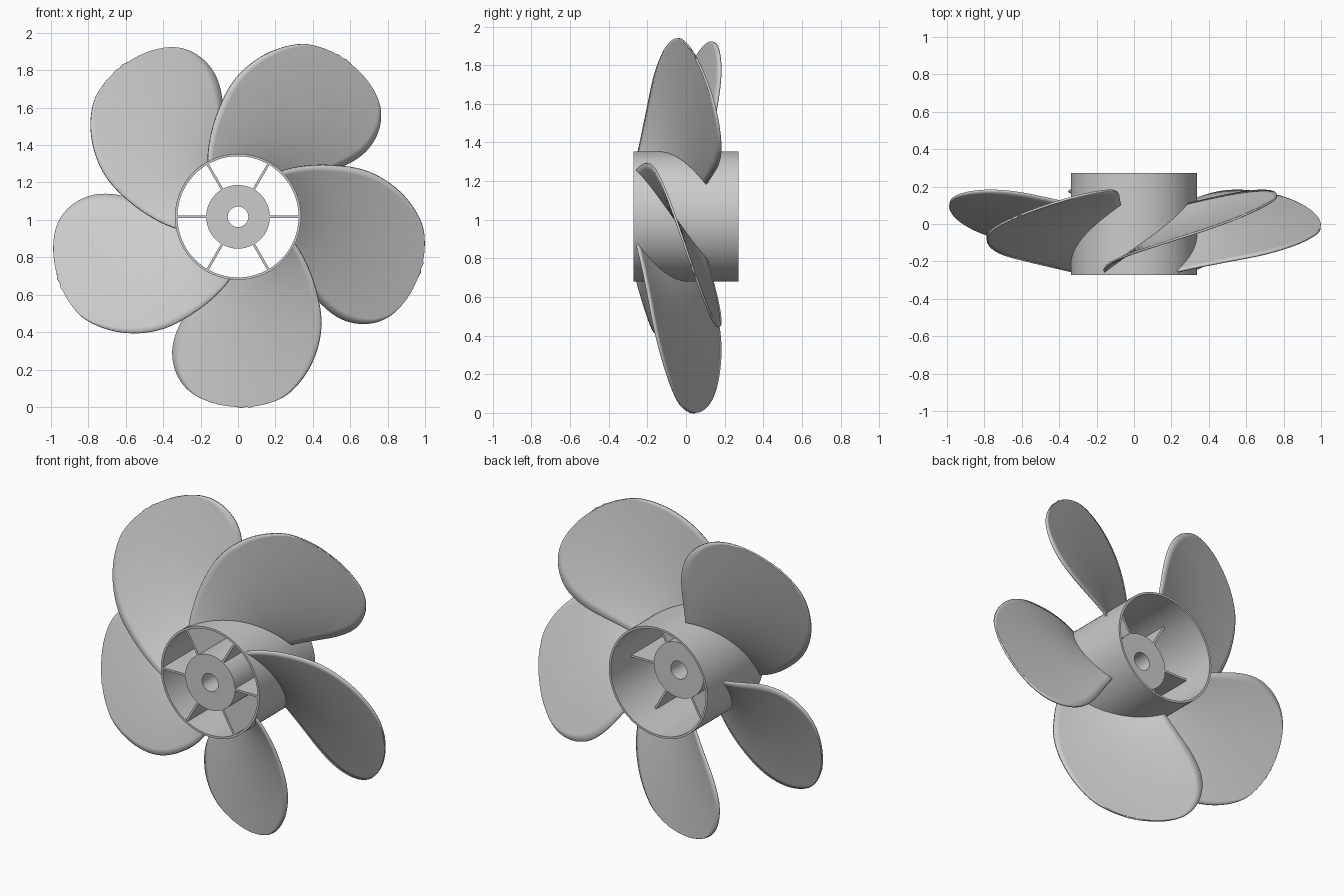
import bpy, bmesh
from math import sin, cos, pi, radians

if "Cube" in bpy.data.objects:
    bpy.data.objects.remove(bpy.data.objects["Cube"])

# Blade outline: (radius, angle in degrees from the blade's centre line), root to tip
FRONT = [(.328, 65), (.442, 55.6), (.571, 46.8), (.74, 36.9), (.88, 26.5), (.975, 17), (1.007, 10.5)]
TIP = (1.017, 2.5)
REAR = [(.328, -23.5), (.47, -26.5), (.62, -28.2), (.76, -27), (.88, -22.5), (.963, -16), (1.004, -7.5)]
STEPS, ACROSS = 6, 20


def smooth_path(pts):
    """Catmull-Rom curve through the points."""
    out = []
    for i in range(len(pts) - 1):
        p = [pts[max(i - 1, 0)], pts[i], pts[i + 1], pts[min(i + 2, len(pts) - 1)]]
        for k in range(STEPS):
            t = k / STEPS
            out.append(tuple(.5 * (2 * b + (c - a) * t + (2 * a - 5 * b + 4 * c - d) * t * t
                                   + (3 * b - a - 3 * c + d) * t ** 3) for a, b, c, d in zip(*p)))
    return out + [pts[-1]]


outline = smooth_path(FRONT + [TIP] + REAR[::-1])
CZ = max(r * cos(radians(a)) for r, a in outline)  # axis height: lowest blade touches the floor


def finish(name, bm):
    bmesh.ops.recalc_face_normals(bm, faces=bm.faces)
    me = bpy.data.meshes.new(name)
    bm.to_mesh(me)
    bm.free()
    ob = bpy.data.objects.new(name, me)
    bpy.context.collection.objects.link(ob)
    ob.location.z = CZ
    bpy.ops.object.select_all(action='DESELECT')
    ob.select_set(True)
    bpy.context.view_layer.objects.active = ob
    bpy.ops.object.shade_smooth_by_angle(angle=radians(35))
    return ob


def tube(name, r_in, r_out, y0, y1, n=96):
    """Hollow cylinder along y."""
    bm = bmesh.new()
    prof = [(r_in, y0), (r_out, y0), (r_out, y1), (r_in, y1)]
    rings = [[bm.verts.new((r * cos(2 * pi * i / n), y, r * sin(2 * pi * i / n))) for i in range(n)]
             for r, y in prof]
    for j in range(4):
        a, b = rings[j], rings[(j + 1) % 4]
        for i in range(n):
            k = (i + 1) % n
            bm.faces.new((a[i], a[k], b[k], b[i]))
    return finish(name, bm)


def blade(name, centre):
    """Helical sheet between the front and rear edges, given a thin thickness."""
    bm = bmesh.new()

    def vert(r, a):
        y = .01 + .06 * (r - .335) - (.0041 + .0028 * (r - .335)) * a
        t = radians(centre + a)
        return bm.verts.new((r * cos(t), y, r * sin(t)))

    half = len(outline) // 2
    rows = []
    for i in range(half):
        (r0, a0), (r1, a1) = outline[i], outline[-1 - i]
        rows.append([vert(r0 + (r1 - r0) * k / ACROSS, a0 + (a1 - a0) * k / ACROSS)
                     for k in range(ACROSS + 1)])
    for p, q in zip(rows, rows[1:]):
        for k in range(ACROSS):
            bm.faces.new((p[k], p[k + 1], q[k + 1], q[k]))
    tip = vert(*outline[half])
    for k in range(ACROSS):
        bm.faces.new((rows[-1][k], rows[-1][k + 1], tip))
    ob = finish(name, bm)
    m = ob.modifiers.new("thickness", 'SOLIDIFY')
    m.thickness, m.offset = .012, 0
    ob.modifiers.move(len(ob.modifiers) - 1, 0)


# Hub shell and centre boss with shaft bore
tube("hub_shell", .324, .337, -.272, .272)
tube("centre_boss", .055, .17, -.272, .07)

# Six ribs joining the boss to the shell
for i in range(6):
    bm = bmesh.new()
    bmesh.ops.create_cube(bm, size=1)
    bmesh.ops.scale(bm, vec=(.165, .34, .013), verts=bm.verts)
    bmesh.ops.translate(bm, vec=(.2475, -.101, 0), verts=bm.verts)
    rib = finish(f"rib_{i + 1}", bm)
    rib.rotation_euler.y = i * pi / 3

# Five blades, the first pointing straight down
for i in range(5):
    blade(f"blade_{i + 1}", -90 + 72 * i)
